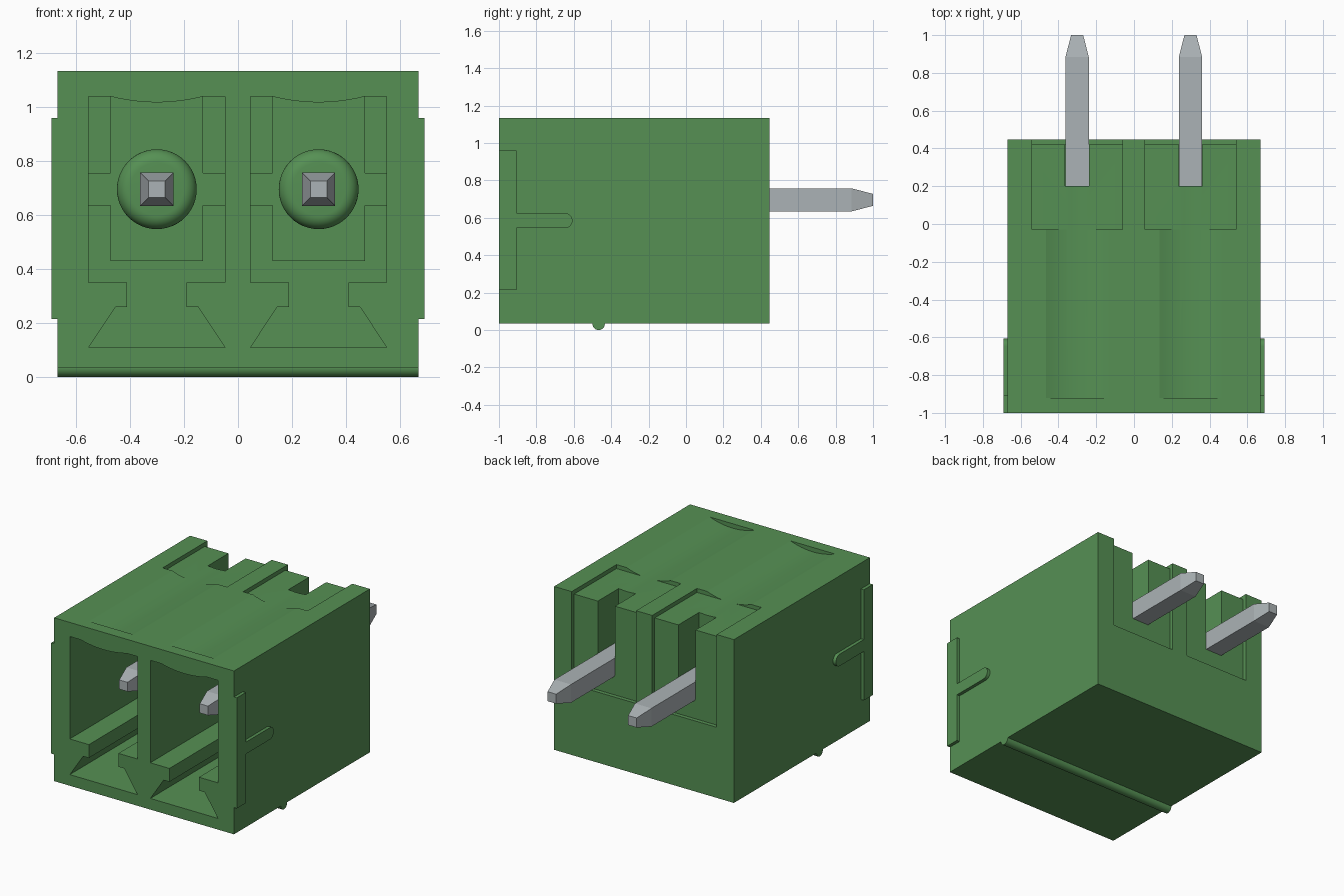
import bpy, bmesh, math
from mathutils import Vector

cube = bpy.data.objects.get("Cube")
if cube:
    bpy.data.objects.remove(cube, do_unlink=True)


def make_material(name, rgb, metallic=0.0):
    m = bpy.data.materials.new(name)
    m.use_nodes = True
    m.diffuse_color = (*rgb, 1)
    bsdf = m.node_tree.nodes["Principled BSDF"]
    bsdf.inputs["Base Color"].default_value = (*rgb, 1)
    bsdf.inputs["Metallic"].default_value = metallic
    return m


GREEN = make_material("green plastic", (0.092, 0.28, 0.088))
METAL = make_material("tinned metal", (0.41, 0.45, 0.465))


def finish(name, bm, mat):
    bmesh.ops.recalc_face_normals(bm, faces=bm.faces)
    me = bpy.data.meshes.new(name)
    bm.to_mesh(me)
    bm.free()
    ob = bpy.data.objects.new(name, me)
    bpy.context.collection.objects.link(ob)
    me.materials.append(mat)
    return ob


def prism(name, pts, axis, a, b, mat=GREEN):
    """Extrude a closed outline from a to b: (x, z) along y or (y, z) along x."""
    bm = bmesh.new()
    place = (lambda p, t: (p[0], t, p[1])) if axis == "y" else (lambda p, t: (t, p[0], p[1]))
    face = bm.faces.new([bm.verts.new(place(p, a)) for p in pts])
    ext = bmesh.ops.extrude_face_region(bm, geom=[face])
    move = Vector((0, b - a, 0)) if axis == "y" else Vector((b - a, 0, 0))
    bmesh.ops.translate(bm, vec=move, verts=[v for v in ext["geom"] if isinstance(v, bmesh.types.BMVert)])
    return finish(name, bm, mat)


def box(name, x0, x1, y0, y1, z0, z1, mat=GREEN):
    return prism(name, [(x0, z0), (x1, z0), (x1, z1), (x0, z1)], "y", y0, y1, mat)


def sag_arc(cx, half, z, sag, n=12):
    """Shallow arc from left to right that dips by sag in the middle."""
    r = (half * half + sag * sag) / (2 * sag)
    top = math.asin(half / r)
    angles = [-top + 2 * top * i / n for i in range(n + 1)]
    return [(cx + r * math.sin(t), z + r - sag - r * math.cos(t)) for t in angles]


def cut(target, cutter):
    cutter.hide_render = True
    mod = target.modifiers.new("cut", "BOOLEAN")
    mod.operation = "DIFFERENCE"
    mod.solver = "EXACT"
    mod.object = cutter
    bpy.context.view_layer.objects.active = target
    bpy.ops.object.modifier_apply(modifier=mod.name)
    bpy.data.objects.remove(cutter, do_unlink=True)


def smooth(ob, degrees):
    bpy.ops.object.select_all(action="DESELECT")
    ob.select_set(True)
    bpy.context.view_layer.objects.active = ob
    bpy.ops.object.shade_smooth_by_angle(angle=math.radians(degrees))


def lathe_y(name, profile, cx, cz, n=48, mat=GREEN):
    """Turn (radius, y) points around an axis parallel to y; ends are capped."""
    bm = bmesh.new()
    rings = [[bm.verts.new((cx + r * math.cos(2 * math.pi * i / n), y,
                            cz + r * math.sin(2 * math.pi * i / n))) for i in range(n)]
             for r, y in profile]
    for lo, hi in zip(rings, rings[1:]):
        for i in range(n):
            j = (i + 1) % n
            bm.faces.new((lo[i], lo[j], hi[j], hi[i]))
    bm.faces.new(rings[0])
    bm.faces.new(rings[-1])
    return finish(name, bm, mat)


def square_pin(name, cx, cz, sections):
    """Square rod along y from (y, half width) sections."""
    bm = bmesh.new()
    rings = [[bm.verts.new((cx + sx * h, y, cz + sz * h))
              for sx, sz in ((-1, -1), (1, -1), (1, 1), (-1, 1))] for y, h in sections]
    for lo, hi in zip(rings, rings[1:]):
        for i in range(4):
            j = (i + 1) % 4
            bm.faces.new((lo[i], lo[j], hi[j], hi[i]))
    bm.faces.new(rings[0])
    bm.faces.new(rings[-1])
    return finish(name, bm, METAL)


PIN_Z = 0.696
BACK_WALL = 0.05
housing = box("housing", -0.67, 0.67, -1.0, 0.447, 0.035, 1.135)

for side, cx in (("right", -0.301), ("left", 0.299)):
    # Keyed socket open at the front, with a bowed ceiling
    half = [(0.2525, 1.04), (0.2525, 0.35), (0.11, 0.35), (0.11, 0.26), (0.153, 0.26), (0.252, 0.11)]
    outline = [(cx - x, z) for x, z in half] + [(cx + x, z) for x, z in reversed(half)]
    outline += list(reversed(sag_arc(cx, 0.172, 1.04, 0.022)))
    cut(housing, prism(side + "_socket_cutter", outline, "y", -1.1, BACK_WALL))

    # Shallow groove along the roof
    groove = sag_arc(cx, 0.165, 1.135, 0.03)
    groove += [(cx + 0.165, 1.25), (cx - 0.165, 1.25)]
    cut(housing, prism(side + "_groove_cutter", groove, "y", -0.92, 0.6))

    # Recess over the rear top edge and down the back, then the pin slot
    cut(housing, box(side + "_roof_step_cutter", cx - 0.24, cx + 0.24, -0.03, 0.6, 1.108, 1.25))
    cut(housing, box(side + "_back_step_cutter", cx - 0.24, cx + 0.24, 0.42, 0.6, 0.51, 1.25))
    cut(housing, box(side + "_slot_cutter", cx - 0.064, cx + 0.064, 0.2, 0.6, 0.64, 1.25))

    # Raised plate on the socket's end wall, with side lugs
    plate = [(cx - 0.172, 0.43), (cx + 0.172, 0.43), (cx + 0.172, 0.635), (cx + 0.2525, 0.635),
             (cx + 0.2525, 0.757), (cx + 0.172, 0.757)]
    plate += list(reversed(sag_arc(cx, 0.172, 1.04, 0.022)))
    plate += [(cx - 0.172, 0.757), (cx - 0.2525, 0.757), (cx - 0.2525, 0.635), (cx - 0.172, 0.635)]
    smooth(prism(side + "_end_plate", plate, "y", 0.0, BACK_WALL + 0.01), 15)

    # Round boss with a softened rim
    rim = [(0.098 + 0.05 * math.sin(t * math.pi / 16), -0.06 - 0.05 * math.cos(t * math.pi / 16))
           for t in range(9)]
    smooth(lathe_y(side + "_boss", rim + [(0.148, 0.02)], cx, PIN_Z), 30)

    # Contact pin, tapered at both ends
    square_pin(side + "_pin", cx, PIN_Z, [(-0.79, 0.031), (-0.67, 0.0615), (0.885, 0.0615), (1.0, 0.032)])

smooth(housing, 15)

# T-shaped ribs on both flanks
cap = [(-0.647 + 0.04 * math.sin(math.pi * i / 12), 0.585 - 0.04 * math.cos(math.pi * i / 12))
       for i in range(13)]
rib = [(-1.0, 0.215), (-0.905, 0.215), (-0.905, 0.545)] + cap
rib += [(-0.905, 0.625), (-0.905, 0.96), (-1.0, 0.96)]
for side, s in (("right", -1), ("left", 1)):
    smooth(prism(side + "_flank_rib", rib, "x", s * 0.668, s * 0.692), 20)

# Rounded bead across the underside
bead = [(-0.467 + 0.033 * math.cos(math.pi * i / 16), 0.033 + 0.033 * math.sin(math.pi * i / 16))
        for i in range(32)]
smooth(prism("underside_bead", bead, "x", -0.67, 0.67), 30)
